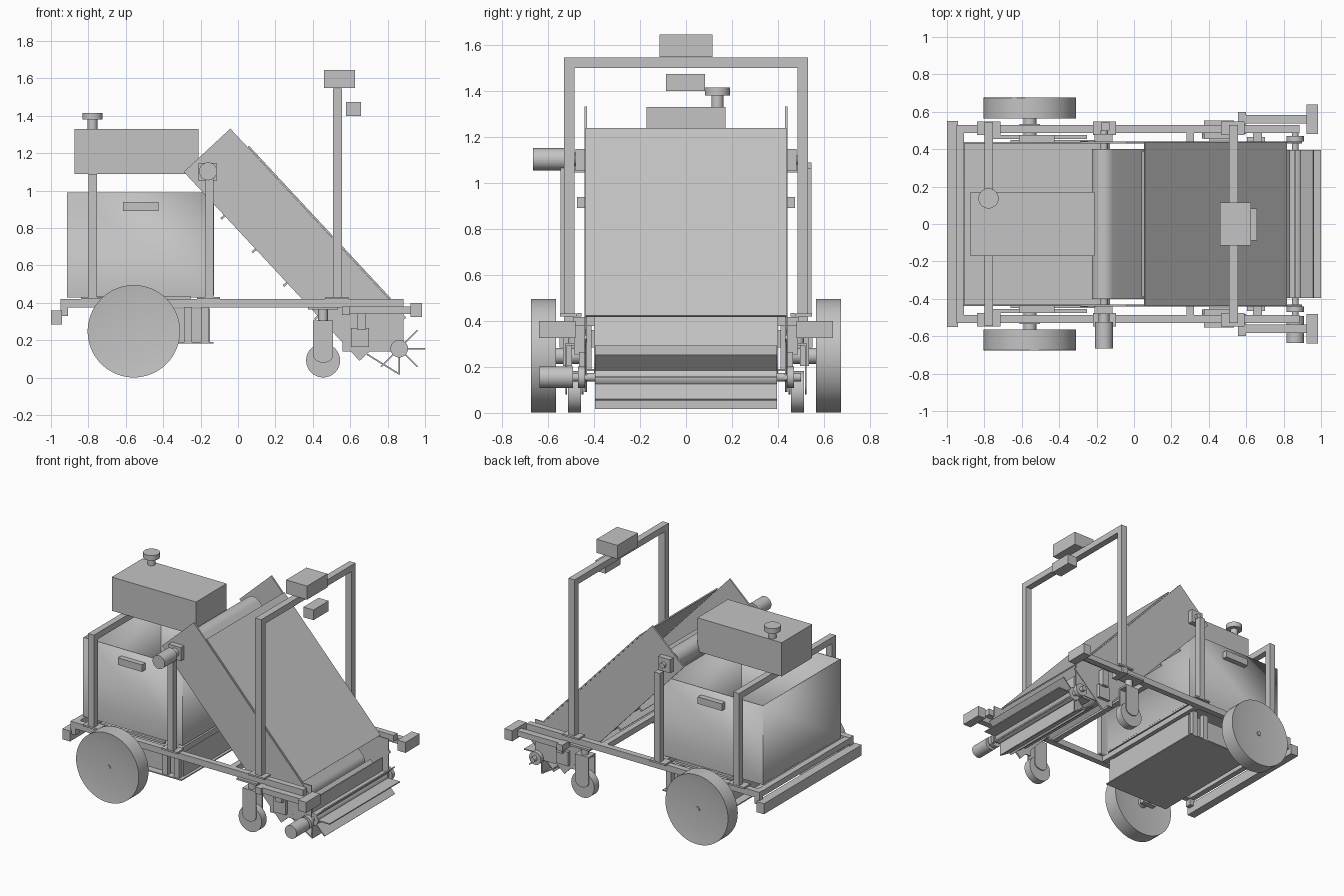
import bpy, bmesh, math
from mathutils import Matrix, Vector

old = bpy.data.objects.get("Cube")
if old:
    bpy.data.objects.remove(old, do_unlink=True)

GREY = (0.55, 0.55, 0.55, 1)
metal = bpy.data.materials.new("plain grey")
metal.use_nodes = True
metal.diffuse_color = GREY
metal.node_tree.nodes["Principled BSDF"].inputs["Base Color"].default_value = GREY
SIDES = (("left", 1), ("right", -1))


def finish(name, bm):
    bmesh.ops.recalc_face_normals(bm, faces=bm.faces[:])
    mesh = bpy.data.meshes.new(name)
    bm.to_mesh(mesh)
    bm.free()
    mesh.materials.append(metal)
    ob = bpy.data.objects.new(name, mesh)
    bpy.context.collection.objects.link(ob)
    return ob


def prism(name, pts, y0, y1):
    """Extrude an x-z outline from y0 to y1."""
    bm = bmesh.new()
    face = bm.faces.new([bm.verts.new((p[0], y0, p[1])) for p in pts])
    new = bmesh.ops.extrude_face_region(bm, geom=[face])["geom"]
    verts = [v for v in new if isinstance(v, bmesh.types.BMVert)]
    bmesh.ops.translate(bm, verts=verts, vec=(0, y1 - y0, 0))
    return finish(name, bm)


def box(name, x0, x1, y0, y1, z0, z1):
    return prism(name, [(x0, z0), (x1, z0), (x1, z1), (x0, z1)], y0, y1)


def pair(name, x0, x1, y0, y1, z0, z1):
    for side, s in SIDES:
        box(side + "_" + name, x0, x1, s * y0, s * y1, z0, z1)


def cylinder(name, centre, r, length, axis="y", segs=32, dish=None):
    bm = bmesh.new()
    bmesh.ops.create_cone(bm, cap_ends=True, segments=segs, radius1=r, radius2=r, depth=length)
    if dish:  # sunken disc in both caps
        caps = [f for f in bm.faces if len(f.verts) > 4]
        bmesh.ops.inset_individual(bm, faces=caps, thickness=r - dish)
        for f in caps:
            bmesh.ops.translate(bm, verts=f.verts[:], vec=f.normal * -0.012)
    turn = Matrix.Rotation(math.pi / 2, 4, "X") if axis == "y" else Matrix()
    bm.transform(Matrix.Translation(centre) @ turn)
    return finish(name, bm)


def bar(name, p, q, t, y0, y1):
    """Thin plate seen edge-on as the line p-q."""
    p, q = Vector(p), Vector(q)
    d = (q - p).normalized()
    n = Vector((-d.y, d.x)) * t / 2
    return prism(name, [p - n, q - n, q + n, p + n], y0, y1)


# Chassis
pair("frame_rail", -0.95, 0.885, 0.487, 0.53, 0.375, 0.42)
for i, x in enumerate((-0.95, -0.17, 0.28)):
    box(f"cross_member_{i}", x, x + 0.042, -0.487, 0.487, 0.377, 0.418)
box("rear_bumper", -1.0, -0.94, -0.55, 0.55, 0.285, 0.36)
pair("bumper_bracket", -0.95, -0.91, 0.487, 0.53, 0.33, 0.375)
pair("bin_slide", -0.76, -0.25, 0.455, 0.475, 0.42, 0.435)

# Underslung battery tray
box("battery_tray", -0.66, -0.13, -0.45, 0.45, 0.182, 0.19)
box("battery_box", -0.6, -0.15, -0.4, 0.4, 0.19, 0.37)
for x in (-0.285, -0.195):
    pair("tray_hanger", x, x + 0.04, 0.41, 0.445, 0.19, 0.38)

# Collection bin, open at the top
bm = bmesh.new()
bmesh.ops.create_cube(bm, size=1)
bm.transform(Matrix.Translation((-0.522, 0, 0.715)) @ Matrix.Diagonal((0.785, 0.875, 0.55, 1)))
bm.faces.ensure_lookup_table()
bmesh.ops.delete(bm, geom=[max(bm.faces, key=lambda f: f.calc_center_median().z)], context="FACES")
bin_shell = finish("collection_bin", bm)
wall = bin_shell.modifiers.new("wall", "SOLIDIFY")
wall.thickness = 0.01
wall.offset = -1
box("bin_floor_plate", -0.915, -0.13, -0.437, 0.437, 0.428, 0.44)
pair("bin_handle", -0.615, -0.425, 0.437, 0.475, 0.89, 0.94)

# Rear support arches and upper tank
pair("rear_post", -0.8, -0.755, 0.5, 0.545, 0.42, 1.045)
box("rear_beam", -0.8, -0.755, -0.545, 0.545, 1.045, 1.09)
pair("middle_post", -0.175, -0.13, 0.5, 0.545, 0.42, 1.065)
box("tank", -0.875, -0.21, -0.172, 0.172, 1.09, 1.33)
cylinder("filler_neck", (-0.778, 0.137, 1.355), 0.026, 0.06, "z")
cylinder("filler_cap", (-0.778, 0.137, 1.398), 0.054, 0.036, "z")

# Front mast with sensor boxes
pair("mast_post", 0.507, 0.555, 0.485, 0.53, 0.42, 1.5)
box("mast_beam", 0.507, 0.555, -0.53, 0.53, 1.5, 1.545)
box("top_sensor", 0.46, 0.625, -0.115, 0.115, 1.548, 1.645)
box("front_sensor", 0.577, 0.657, -0.088, 0.083, 1.4, 1.473)
for x in (-0.84, -0.22, 0.465):
    pair("post_foot", x, x + 0.125, 0.475, 0.548, 0.42, 0.432)

# Inclined conveyor: a runs down the slope, b rises from the lower edge
LOW = Vector((-0.29, 1.1))
U = Vector((0.681, -0.732))
N = Vector((0.732, 0.681))


def slope(a, b):
    return LOW + U * a + N * b


for side, s in SIDES:
    prism(side + "_conveyor_plate", [slope(0, 0), slope(1.38, 0), slope(1.38, 0.34), slope(0, 0.34)],
          s * 0.43, s * 0.442)
bar("conveyor_cover", slope(0.136, 0.346), slope(1.25, 0.346), 0.009, -0.437, 0.437)
R = 0.065
ends = ((0.0885, 90), (1.29, -90))
belt = []
for a, start in ends:
    for i in range(17):
        t = math.radians(start + i * 180 / 16)
        belt.append(slope(a + R * math.cos(t), 0.095 + R * math.sin(t)))
prism("conveyor_belt", belt, -0.4, 0.4)
for i in range(4):
    a = 0.32 + i * 0.245
    bar(f"lower_flight_{i}", slope(a, 0.03), slope(a, -0.025), 0.012, -0.39, 0.39)
    bar(f"upper_flight_{i}", slope(a, 0.16), slope(a, 0.215), 0.012, -0.39, 0.39)

# Head shaft bearings and drive motor
cylinder("head_shaft", (-0.16, 0, 1.1), 0.02, 1.0)
pair("head_bearing", -0.21, -0.115, 0.442, 0.48, 1.052, 1.148)
cylinder("head_motor", (-0.16, -0.595, 1.103), 0.048, 0.14)
cylinder("head_motor_neck", (-0.16, -0.5, 1.103), 0.03, 0.06)

# Pickup header, scoop and paddle reel
pair("header_plate", 0.56, 0.885, 0.43, 0.438, 0.14, 0.415)
pair("header_bracket", 0.605, 0.7, 0.442, 0.465, 0.165, 0.265)
pair("header_hanger", 0.635, 0.685, 0.442, 0.487, 0.255, 0.38)
bar("scoop", (0.69, 0.125), (0.86, 0.02), 0.008, -0.395, 0.395)
HUB = Vector((0.862, 0.155))
cylinder("reel_drum", (HUB.x, 0, HUB.y), 0.046, 0.79)
cylinder("reel_shaft", (HUB.x, 0, HUB.y), 0.018, 1.0)
for i in range(8):
    d = Vector((math.cos(i * math.pi / 4), math.sin(i * math.pi / 4)))
    bar(f"reel_paddle_{i}", HUB + d * 0.04, HUB + d * 0.138, 0.008, -0.395, 0.395)
for side, s in SIDES:
    cylinder(side + "_reel_bearing", (HUB.x, s * 0.455, HUB.y), 0.046, 0.03)
cylinder("reel_motor", (HUB.x, -0.565, HUB.y), 0.047, 0.145)

# Front lamps on outrigger arms
pair("lamp_bracket", 0.555, 0.6, 0.48, 0.6, 0.335, 0.38)
pair("lamp_arm", 0.6, 0.925, 0.537, 0.583, 0.34, 0.38)
pair("lamp", 0.922, 0.985, 0.48, 0.64, 0.325, 0.4)

# Running gear
for side, s in SIDES:
    cylinder(side + "_drive_wheel", (-0.557, s * 0.62, 0.248), 0.247, 0.11, segs=64, dish=0.158)
    cylinder(side + "_wheel_hub", (-0.557, s * 0.62, 0.248), 0.016, 0.1)
    cylinder(side + "_axle", (-0.557, s * 0.52, 0.248), 0.035, 0.14)
    cylinder(side + "_caster_wheel", (0.455, s * 0.485, 0.092), 0.091, 0.056)
    cylinder(side + "_caster_stem", (0.455, s * 0.487, 0.34), 0.026, 0.08, "z")
    # Fork plates with rounded feet
    foot = [(0.455 + 0.053 * math.cos(t), 0.12 + 0.04 * math.sin(t))
            for t in (math.pi + i * math.pi / 10 for i in range(11))]
    fork = foot + [(0.508, 0.305), (0.402, 0.305)]
    for where, y in (("outer", 0.517), ("inner", 0.446)):
        prism(f"{side}_{where}_fork", fork, s * y, s * (y + 0.008))
pair("axle_bracket", -0.612, -0.502, 0.495, 0.535, 0.205, 0.38)
pair("fork_crown", 0.402, 0.508, 0.446, 0.525, 0.293, 0.305)
pair("caster_mount", 0.375, 0.535, 0.455, 0.553, 0.365, 0.378)

# Smooth round parts, keep hard edges
bpy.ops.object.select_all(action="DESELECT")
for ob in bpy.context.scene.objects:
    if ob.type == "MESH" and metal.name in ob.data.materials:
        ob.select_set(True)
        bpy.context.view_layer.objects.active = ob
bpy.ops.object.shade_smooth_by_angle(angle=math.radians(30))
